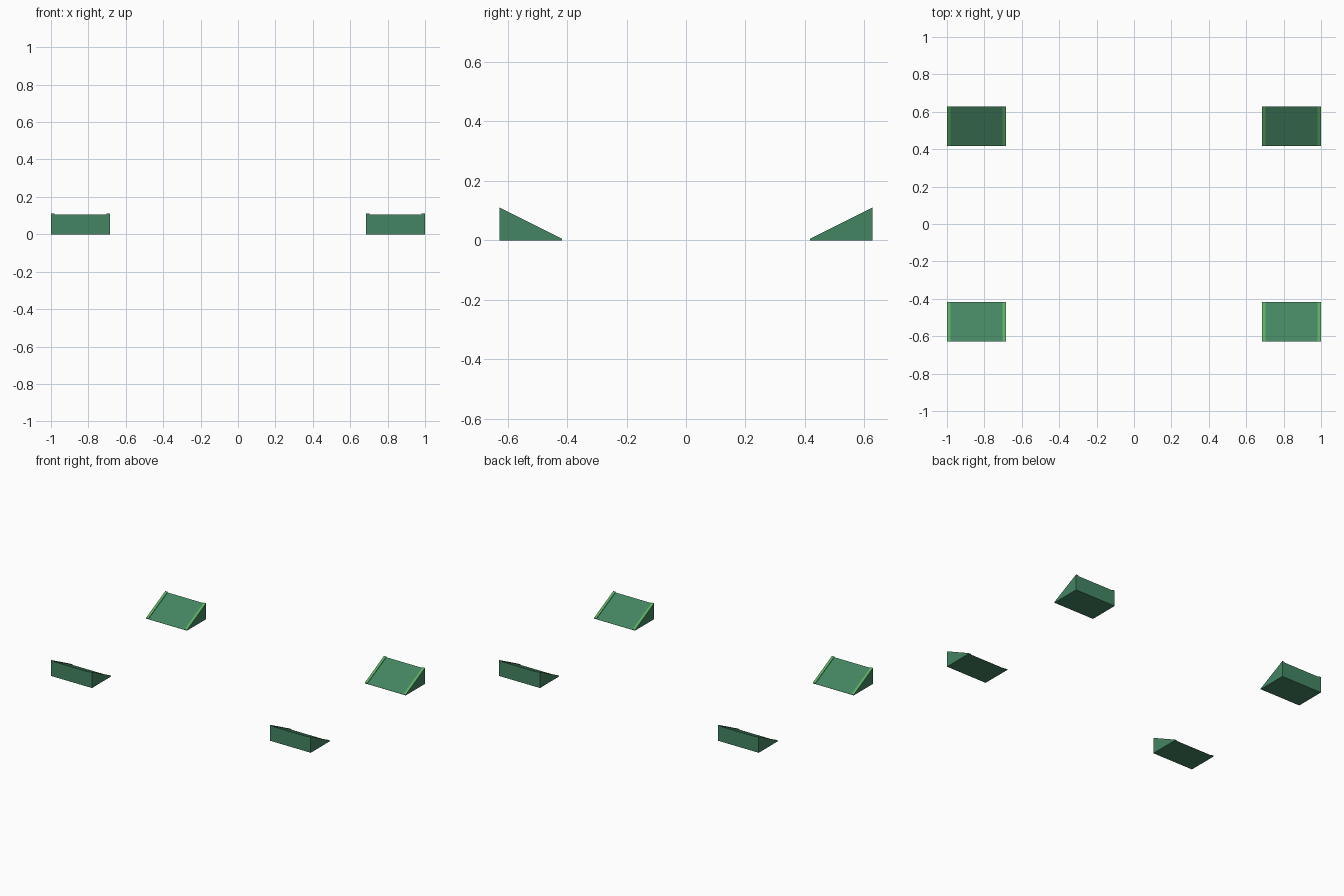
import bpy, bmesh

if "Cube" in bpy.data.objects:
    bpy.data.objects.remove(bpy.data.objects["Cube"])

def material(name, rgb):
    m = bpy.data.materials.new(name)
    m.diffuse_color = (*rgb, 1)
    m.use_nodes = True
    m.node_tree.nodes["Principled BSDF"].inputs["Base Color"].default_value = m.diffuse_color
    return m

GREEN = material("dark green", (0.058, 0.235, 0.122))
LIGHT = material("light green", (0.105, 0.42, 0.125))

Y_IN, Y_OUT = 0.417, 0.628
X_IN, X_OUT = 0.685, 1.0
RIM = 0.018

def wedge(name, x0, x1, side, toe, top, light_slope=False):
    """Ramp rising away from the centre; side is the sign of y."""
    profile = [(Y_IN, 0), (Y_OUT, 0), (Y_OUT, top), (Y_IN, toe)]
    bm = bmesh.new()
    face = bm.faces.new([bm.verts.new((x0, side * y, z)) for y, z in profile])
    ext = bmesh.ops.extrude_face_region(bm, geom=[face])
    verts = [v for v in ext["geom"] if isinstance(v, bmesh.types.BMVert)]
    bmesh.ops.translate(bm, verts=verts, vec=(x1 - x0, 0, 0))
    bmesh.ops.recalc_face_normals(bm, faces=bm.faces)
    # only the sloping top of a rim is light
    for f in bm.faces:
        f.material_index = int(light_slope and f.normal.z > 0.5)
    me = bpy.data.meshes.new(name)
    bm.to_mesh(me)
    bm.free()
    me.materials.append(GREEN)
    me.materials.append(LIGHT)
    ob = bpy.data.objects.new(name, me)
    bpy.context.collection.objects.link(ob)

for sy, fb in ((-1, "front"), (1, "back")):
    for sx, lr in ((-1, "left"), (1, "right")):
        a, b = sorted((sx * X_IN, sx * X_OUT))
        # ramp body with a raised rim along each side
        wedge(f"{fb}_{lr}_ramp", a + RIM, b - RIM, sy, 0.001, 0.106)
        wedge(f"{fb}_{lr}_rim_a", a, a + RIM, sy, 0.005, 0.111, True)
        wedge(f"{fb}_{lr}_rim_b", b - RIM, b, sy, 0.005, 0.111, True)
